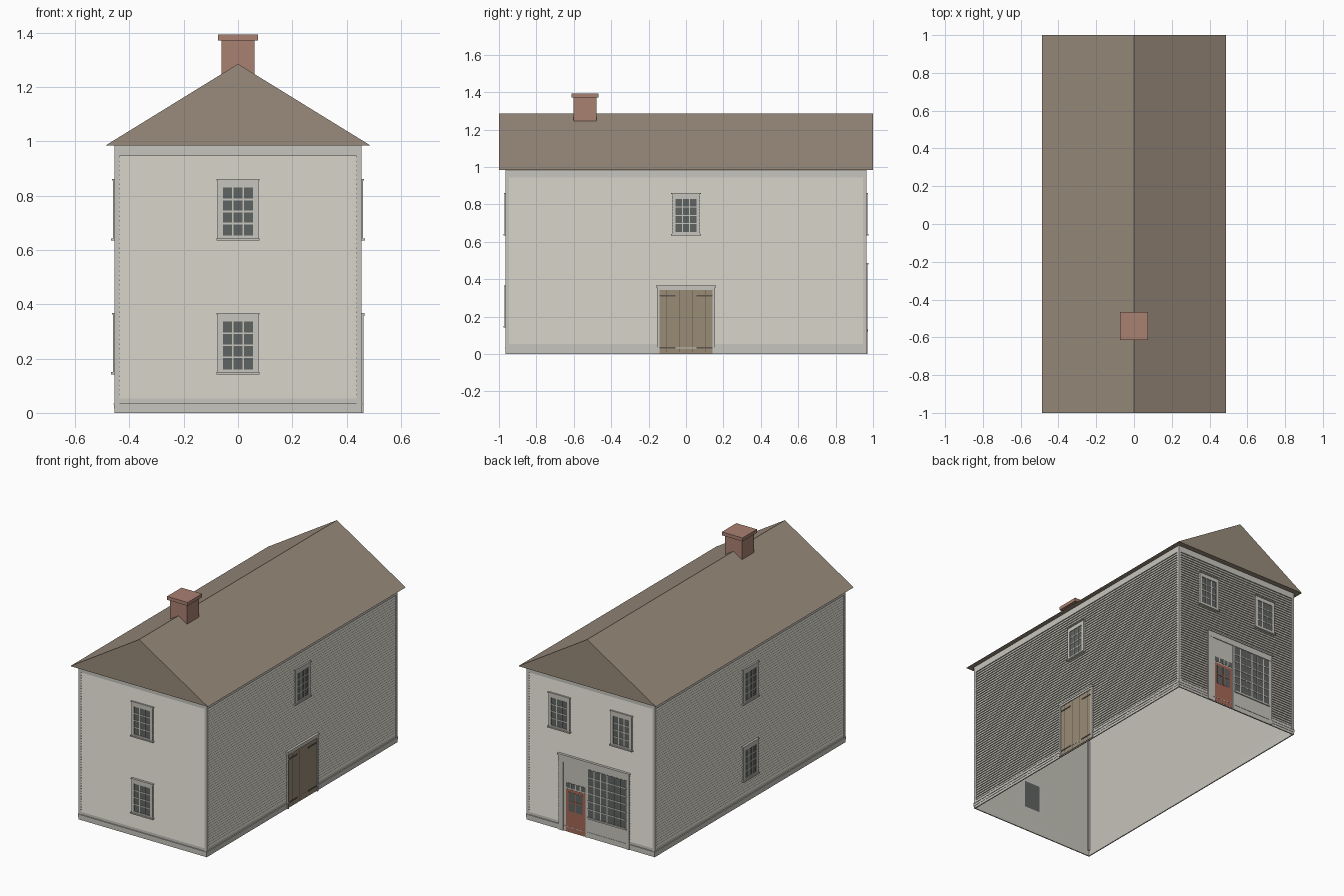
import bpy, bmesh
from math import pi
from mathutils import Matrix, Vector

if "Cube" in bpy.data.objects:
    bpy.data.objects.remove(bpy.data.objects["Cube"])

HX, HY, EAVE, RIDGE = 0.455, 0.965, 0.985, 1.285
BASE = 0.035


def material(name, rgb):
    """Flat material from 0-255 screen colour, converted to linear."""
    lin = [((c / 255 + 0.055) / 1.055) ** 2.4 for c in rgb]
    m = bpy.data.materials.new(name)
    m.use_nodes = True
    m.diffuse_color = (*lin, 1)
    bsdf = m.node_tree.nodes["Principled BSDF"]
    bsdf.inputs["Base Color"].default_value = (*lin, 1)
    bsdf.inputs["Roughness"].default_value = 0.9
    return m


SIDING = material("siding_grey", (197, 195, 185))
TRIM = material("trim_grey", (199, 197, 189))
ROOF = material("roof_brown", (153, 139, 123))
BRICK = material("brick_red", (170, 129, 114))
GLASS = material("glass_dark", (95, 100, 97))
PLANK = material("plank_brown", (154, 139, 118))
RED = material("door_red", (166, 104, 86))
IRON = material("iron_dark", (92, 86, 78))


def finish(name, bm, mat):
    me = bpy.data.meshes.new(name)
    bm.to_mesh(me)
    bm.free()
    me.materials.append(mat)
    ob = bpy.data.objects.new(name, me)
    bpy.context.collection.objects.link(ob)
    return ob


def add_box(bm, x0, x1, y0, y1, z0, z1, frame=Matrix()):
    lo, hi = Vector((x0, y0, z0)), Vector((x1, y1, z1))
    mat = Matrix.Translation((lo + hi) / 2) @ Matrix.Diagonal((*(hi - lo), 1))
    return bmesh.ops.create_cube(bm, size=1, matrix=frame @ mat)["verts"]


class Wall:
    """Wall frame: u runs to the viewer's right, d is outward from the face."""

    def __init__(self, name, angle, depth, half):
        self.name, self.half = name, half
        self.frame = Matrix.Rotation(angle, 4, "Z") @ Matrix.Translation((0, -depth, 0))

    def boxes(self, part, mat, items):
        bm = bmesh.new()
        for u0, u1, z0, z1, d in items:
            add_box(bm, u0, u1, -d, 0.008, z0, z1, self.frame)
        return finish(f"{self.name}_{part}", bm, mat)


front = Wall("front", 0, HY, HX)
left = Wall("left", pi / 2, HX, HY)
back = Wall("back", pi, HY, HX)
right = Wall("right", -pi / 2, HX, HY)


def clapboards(wall, count=53, z0=0.053, z1=0.945):
    """Overlapping boards, each sloping in to its top edge."""
    bm = bmesh.new()
    step, w = (z1 - z0) / count, wall.half - 0.017
    profile = []
    for i in range(count):
        z = z0 + i * step
        profile += [(0.007, z), (0.001, z)]
    profile.append((0.007, z1))
    rows = [[bm.verts.new(wall.frame @ Vector((u, y, z))) for u in (-w, w)] for y, z in profile]
    for a, b in zip(rows, rows[1:]):
        bm.faces.new((a[0], a[1], b[1], b[0]))
    finish(f"{wall.name}_clapboards", bm, SIDING)


def grid_bars(u0, u1, z0, z1, cols, rows, d, t=0.003):
    """Thin glazing bars dividing a rectangle."""
    bars = []
    for i in range(1, cols):
        u = u0 + (u1 - u0) * i / cols
        bars.append((u - t, u + t, z0, z1, d))
    for j in range(1, rows):
        z = z0 + (z1 - z0) * j / rows
        bars.append((u0, u1, z - t, z + t, d))
    return bars


def window(wall, tag, u, z):
    """Sash window, twelve panes; z is the underside of the sill."""
    g, gz0, gz1, c, top = 0.056, z + 0.018, z + 0.195, 0.075, z + 0.226
    wall.boxes(tag + "_window_glass", GLASS, [(u - g, u + g, gz0, gz1, 0.002)])
    wall.boxes(tag + "_window_bars", TRIM, grid_bars(u - g, u + g, gz0, gz1, 3, 4, 0.004))
    wall.boxes(tag + "_window_casing", TRIM, [
        (u - c, u - g, z, top, 0.006), (u + g, u + c, z, top, 0.006),
        (u - g, u + g, gz1, top, 0.006), (u - g, u + g, z, gz0, 0.006),
        (u - c - 0.004, u + c + 0.004, top - 0.006, top, 0.009),
        (u - c - 0.005, u + c + 0.005, z, z + 0.008, 0.012)])


# Wall shell, open underneath
bm = bmesh.new()
add_box(bm, -HX + 0.008, HX - 0.008, -HY + 0.008, HY - 0.008, 0, EAVE)
bmesh.ops.delete(bm, geom=[f for f in bm.faces if abs(f.normal.z) > 0.5], context="FACES")
finish("wall_shell", bm, SIDING)

# Siding, frieze and water table on each wall
for wall in (front, left, back, right):
    clapboards(wall)
    h = wall.half
    wall.boxes("frieze", TRIM, [(-h + 0.001, h - 0.001, 0.945, EAVE, 0)])
    wall.boxes("water_table", TRIM, [
        (-h, h, 0, 0.016, -0.001), (-h, h, 0.016, 0.031, 0.001),
        (-h, h, 0.031, BASE, 0.003), (-h + 0.01, h - 0.01, BASE, 0.053, -0.003)])

# Corner boards
bm = bmesh.new()
for sx in (-1, 1):
    for sy in (-1, 1):
        xs = sorted((sx * HX, sx * (HX - 0.018)))
        ys = sorted((sy * HY, sy * (HY - 0.018)))
        add_box(bm, *xs, *ys, BASE, EAVE)
finish("corner_boards", bm, TRIM)

# Gable roof as a solid prism
bm = bmesh.new()
ends = [[bm.verts.new((x, y, z)) for x, z in ((-0.487, EAVE), (0.487, EAVE), (0, RIDGE))]
        for y in (-1, 1)]
bm.faces.new(ends[0])
bm.faces.new(ends[1][::-1])
for i in range(3):
    j = (i + 1) % 3
    bm.faces.new((ends[0][j], ends[0][i], ends[1][i], ends[1][j]))
bmesh.ops.recalc_face_normals(bm, faces=bm.faces)
finish("roof", bm, ROOF)

# Chimney with cap
bm = bmesh.new()
cy = -0.54
for r, z0, z1 in ((0.061, 1.2, 1.372), (0.073, 1.372, 1.394)):
    add_box(bm, -r, r, cy - r, cy + r, z0, z1)
finish("chimney", bm, BRICK)

# Windows
UPPER, LOWER = 0.635, 0.142
for wall in (front, right):
    window(wall, "upper", 0, UPPER)
    window(wall, "lower", 0, LOWER)
window(left, "upper", 0, UPPER)
for tag, u in (("first", -0.22), ("second", 0.22)):
    window(back, tag, u, UPPER)

# Double plank door
left.boxes("plank_doors", PLANK, [(-0.142, 0.142, 0.004, 0.345, 0.002)])
left.boxes("plank_door_grooves", IRON, [
    (u - 0.0015, u + 0.0015, 0.01, 0.345, 0.0025) for u in (-0.105, -0.035, 0.035, 0.105)])
left.boxes("strap_hinges", IRON, [
    (*sorted((s * 0.142, s * 0.055)), z - 0.004, z + 0.004, 0.005)
    for s in (-1, 1) for z in (0.035, 0.312)])
left.boxes("plank_door_casing", TRIM, [
    (-0.155, -0.142, 0, 0.356, 0.007), (0.142, 0.155, 0, 0.356, 0.007),
    (-0.155, 0.155, 0.343, 0.356, 0.007), (-0.16, 0.16, 0.356, 0.368, 0.01)])

# Shop front: panel, pilasters and header
back.boxes("shop_panel", TRIM, [(-0.222, 0.272, 0, 0.48, 0.001)])
back.boxes("shop_casing", TRIM, [
    (-0.225, -0.19, 0, 0.445, 0.005), (0.258, 0.275, 0, 0.445, 0.005),
    (-0.033, -0.02, 0, 0.445, 0.004), (-0.225, 0.275, 0.44, 0.478, 0.006),
    (-0.23, 0.28, 0.478, 0.488, 0.011)])

# Shop window
S = (-0.018, 0.255, 0.132, 0.437)
back.boxes("shop_window_glass", GLASS, [(*S, 0.002)])
back.boxes("shop_window_bars", TRIM, grid_bars(*S, 6, 6, 0.004))
back.boxes("shop_window_sill", TRIM, [(-0.02, 0.258, 0.122, 0.132, 0.008)])

# Shop door with lights and transom
D0, D1 = -0.172, -0.036
back.boxes("shop_door", RED, [(D0, D1, 0.004, 0.275, 0.002)])
L = (D0 + 0.018, D1 - 0.018, 0.135, 0.258)
back.boxes("shop_door_glass", GLASS, [(*L, 0.003)])
back.boxes("shop_door_bars", RED, grid_bars(*L, 2, 2, 0.005, 0.004))
T = (D0, D1, 0.283, 0.315)
back.boxes("transom_glass", GLASS, [(*T, 0.002)])
back.boxes("transom_bars", TRIM, grid_bars(*T, 4, 1, 0.004, 0.004))
